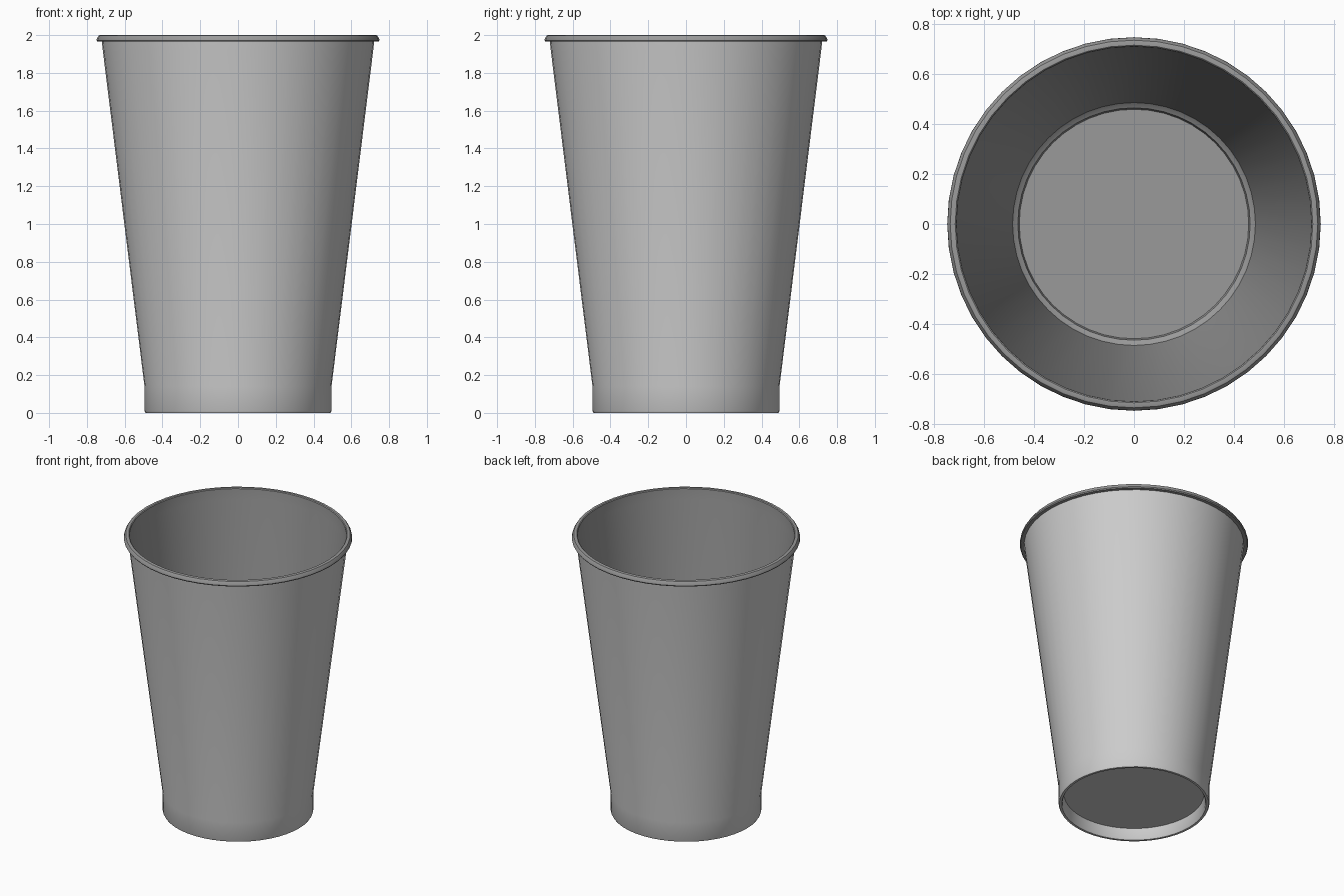
import bpy
import bmesh
from math import cos, sin, tau, radians

SIDES = 48

cube = bpy.data.objects.get("Cube")
if cube:
    bpy.data.objects.remove(cube, do_unlink=True)


def make_material(name, value):
    mat = bpy.data.materials.new(name)
    mat.use_nodes = True
    colour = (value, value, value, 1.0)
    mat.diffuse_color = colour
    mat.node_tree.nodes["Principled BSDF"].inputs["Base Color"].default_value = colour
    return mat


def lathe(name, sections):
    """Turn (radius, height) profiles, joined end to end, around z.
    Each section has its own material; zero radius closes at a point."""
    bm = bmesh.new()
    previous = None
    for index, (profile, _) in enumerate(sections):
        for r, z in profile:
            if r == 0:
                ring = [bm.verts.new((0, 0, z))] * SIDES
            else:
                ring = [bm.verts.new((r * cos(tau * i / SIDES), r * sin(tau * i / SIDES), z))
                        for i in range(SIDES)]
            if previous:
                for i in range(SIDES):
                    j = (i + 1) % SIDES
                    corners = dict.fromkeys((previous[i], previous[j], ring[j], ring[i]))
                    bm.faces.new(list(corners)).material_index = index
            previous = ring
    bmesh.ops.recalc_face_normals(bm, faces=bm.faces)
    mesh = bpy.data.meshes.new(name)
    bm.to_mesh(mesh)
    bm.free()
    for _, material in sections:
        mesh.materials.append(material)
    obj = bpy.data.objects.new(name, mesh)
    bpy.context.collection.objects.link(obj)
    bpy.ops.object.select_all(action='DESELECT')
    obj.select_set(True)
    bpy.context.view_layer.objects.active = obj
    bpy.ops.object.shade_smooth_by_angle(angle=radians(30))


# Recessed underside, foot, tapered outer wall
outside = [(0, 0.08), (0.46, 0.08), (0.468, 0.01), (0.474, 0),
           (0.49, 0), (0.495, 0.01), (0.495, 0.14), (0.716, 1.92), (0.721, 1.965)]
# Rolled lip
lip = [(0.744, 1.965), (0.749, 1.972), (0.747, 1.983), (0.737, 1.998),
       (0.73, 2.0), (0.717, 2.0), (0.712, 1.995)]
# Upright band under the lip, inner wall, stepped ledge and floor
inside = [(0.709, 1.92), (0.487, 0.14), (0.475, 0.13), (0.466, 0.125),
          (0.46, 0.1), (0, 0.1)]

lathe("cup", [(outside, make_material("light_grey_outside", 0.6)),
              (lip + inside, make_material("dark_grey_lining", 0.32))])
